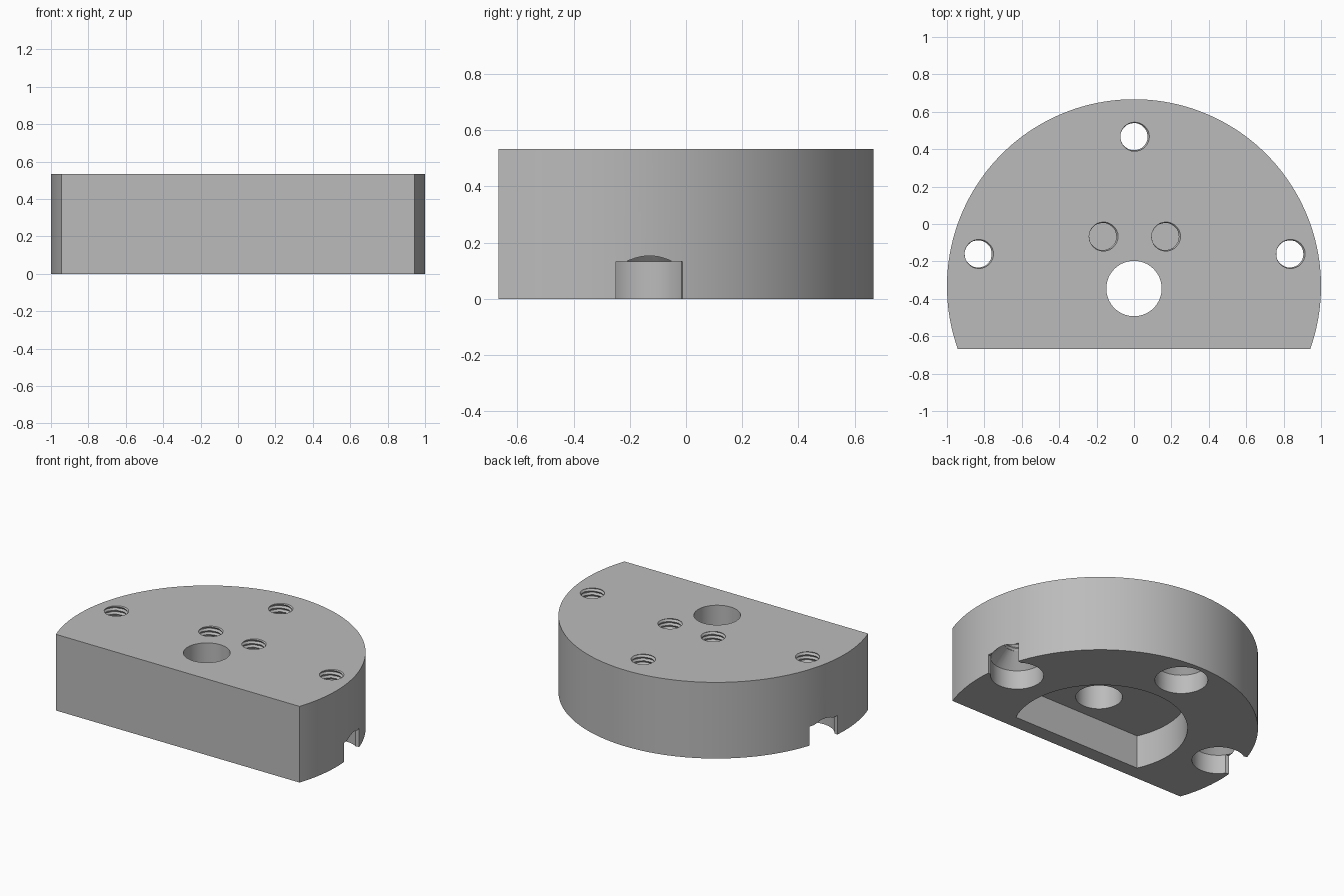
import bpy, bmesh, math
from mathutils import Matrix

cube = bpy.data.objects.get("Cube")
if cube:
    bpy.data.objects.remove(cube, do_unlink=True)

HEIGHT = 0.533
AXIS_Y = -0.333      # centre of the round outline
PITCH = 0.0267
MINOR, MAJOR = 0.072, 0.083
BORE_TOP = 0.133

steel = bpy.data.materials.new("grey_metal")
steel.use_nodes = True
grey = (0.5, 0.5, 0.5, 1)
steel.diffuse_color = grey
steel.node_tree.nodes["Principled BSDF"].inputs["Base Color"].default_value = grey


def make_object(name, bm):
    bmesh.ops.recalc_face_normals(bm, faces=bm.faces)
    mesh = bpy.data.meshes.new(name)
    bm.to_mesh(mesh)
    bm.free()
    mesh.materials.append(steel)
    obj = bpy.data.objects.new(name, mesh)
    bpy.context.collection.objects.link(obj)
    return obj


def d_prism(name, radius, flat_y, z0, z1, segments):
    """Round slab with one side cut flat at flat_y."""
    start = math.asin((flat_y - AXIS_Y) / radius)
    sweep = math.pi - 2 * start
    bm = bmesh.new()
    ring = []
    for i in range(segments + 1):
        a = start + sweep * i / segments
        ring.append(bm.verts.new((radius * math.cos(a), AXIS_Y + radius * math.sin(a), z0)))
    face = bm.faces.new(ring)
    top = bmesh.ops.extrude_face_region(bm, geom=[face])["geom"]
    bmesh.ops.translate(bm, vec=(0, 0, z1 - z0),
                        verts=[v for v in top if isinstance(v, bmesh.types.BMVert)])
    return make_object(name, bm)


def turned(name, x, y, levels, radius_at, segments):
    """Closed column whose radius depends on level and angle."""
    bm = bmesh.new()
    rings = []
    for k, z in enumerate(levels):
        ring = []
        for j in range(segments):
            a = 2 * math.pi * j / segments
            r = radius_at(k, z, a)
            ring.append(bm.verts.new((x + r * math.cos(a), y + r * math.sin(a), z)))
        rings.append(ring)
    for low, high in zip(rings, rings[1:]):
        for j in range(segments):
            n = (j + 1) % segments
            bm.faces.new((low[j], low[n], high[n], high[j]))
    bm.faces.new(rings[0])
    bm.faces.new(rings[-1])
    return make_object(name, bm)


def profile_cutter(name, x, y, profile, segments=48):
    radii = [r for r, z in profile]
    return turned(name, x, y, [z for r, z in profile], lambda k, z, a: radii[k], segments)


def thread_cutter(name, x, y, z0):
    """Tapped hole from z0 up through the top face."""
    def radius(k, z, a):
        phase = ((z - HEIGHT) / PITCH - a / (2 * math.pi)) % 1
        return MINOR + (MAJOR - MINOR) * abs(2 * phase - 1)
    step = PITCH / 8
    count = math.ceil((HEIGHT + 0.01 - z0) / step)
    return turned(name, x, y, [z0 + step * k for k in range(count + 1)], radius, 32)


def slot_cutter(name, x, y):
    """Slot running outward from a counterbore through the rim."""
    bm = bmesh.new()
    bmesh.ops.create_cube(bm, size=1)
    angle = math.atan2(y - AXIS_Y, x)
    place = (Matrix.Translation((x, y, BORE_TOP - 0.15)) @ Matrix.Rotation(angle, 4, "Z")
             @ Matrix.Translation((0.15, 0, 0)) @ Matrix.Diagonal((0.3, 0.242, 0.3, 1)))
    bmesh.ops.transform(bm, matrix=place, verts=bm.verts)
    return make_object(name, bm)


# Main body
body = d_prism("mounting_block", 1.0, -0.667, 0, HEIGHT, 96)

# Underside pocket and centre bore
cutters = [d_prism("pocket_cutter", 0.553, -0.567, -0.1, 0.235, 64),
           profile_cutter("centre_bore_cutter", 0, -0.345, [(0.148, -0.2), (0.148, 0.7)], 64)]

# Outer tapped holes with chamfered counterbores
for x, y in ((-0.833, -0.16), (0.833, -0.16), (0, 0.467)):
    cutters.append(profile_cutter("counterbore_cutter", x, y,
                                  [(0.168, -0.1), (0.168, BORE_TOP), (0.07, BORE_TOP + 0.105)]))
    if x:
        cutters.append(slot_cutter("rim_slot_cutter", x, y))
    cutters.append(thread_cutter("thread_cutter", x, y, BORE_TOP + 0.04))

# Blind tapped holes
for x in (-0.167, 0.167):
    cutters.append(thread_cutter("blind_thread_cutter", x, -0.067, 0.31))

# Cut everything out of the body
bpy.context.view_layer.objects.active = body
for cutter in cutters:
    cutter.hide_render = True
    mod = body.modifiers.new("cut", "BOOLEAN")
    mod.operation = "DIFFERENCE"
    mod.solver = "EXACT"
    mod.object = cutter
    bpy.ops.object.modifier_apply(modifier=mod.name)
    bpy.data.objects.remove(cutter, do_unlink=True)

bpy.ops.object.select_all(action="DESELECT")
body.select_set(True)
bpy.ops.object.shade_smooth_by_angle(angle=math.radians(30))
